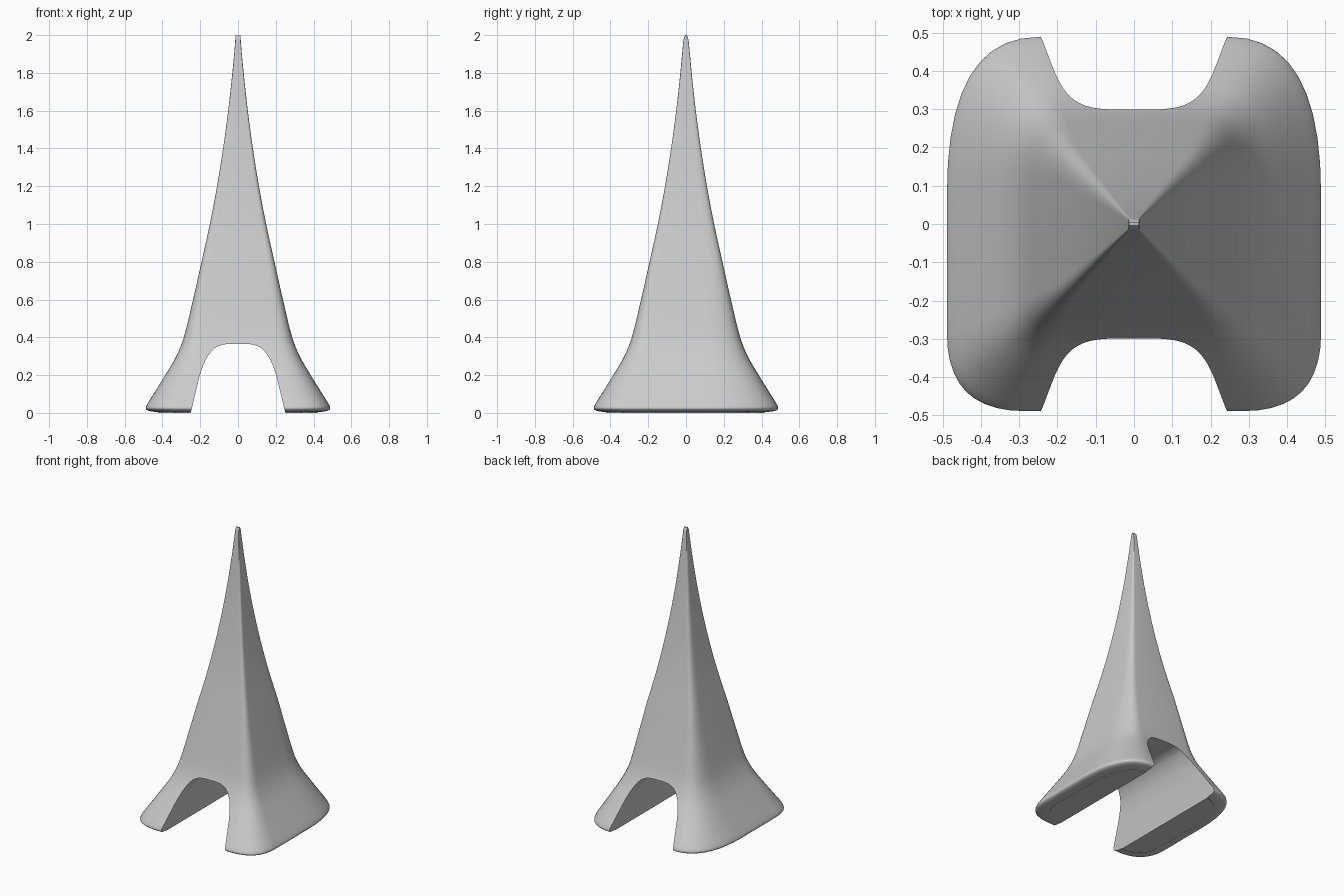
import bpy, bmesh, math
from mathutils import Vector

if "Cube" in bpy.data.objects:
    bpy.data.objects.remove(bpy.data.objects["Cube"])

# Half-widths up the spire: (z, half width in x, half width in y)
PROFILE = [
    (0.004, 0.42, 0.42), (0.010, 0.47, 0.47), (0.022, 0.488, 0.488),
    (0.04, 0.484, 0.484), (0.1, 0.447, 0.447), (0.2, 0.385, 0.385),
    (0.3, 0.327, 0.327), (0.4, 0.287, 0.287), (0.6, 0.238, 0.238),
    (0.8, 0.193, 0.193), (1.0, 0.149, 0.149), (1.2, 0.111, 0.111),
    (1.4, 0.079, 0.079), (1.6, 0.052, 0.052), (1.8, 0.030, 0.030),
    (1.95, 0.016, 0.016), (1.985, 0.014, 0.011), (2.0, 0.013, 0.004),
]


def smooth_path(points, steps):
    """Catmull-Rom curve through the points, spaced by chord length."""
    p = [Vector(q) for q in points]
    out = []
    for i in range(len(p) - 1):
        a, b = p[i], p[i + 1]
        h = (b - a).length
        ta = (b - p[i - 1]) / (h + (a - p[i - 1]).length) if i else (b - a) / h
        tb = (p[i + 2] - a) / (h + (p[i + 2] - b).length) if i + 2 < len(p) else (b - a) / h
        for s in range(steps):
            t = s / steps
            out.append(a * (2*t**3 - 3*t**2 + 1) + ta * h * (t**3 - 2*t**2 + t)
                       + b * (3*t**2 - 2*t**3) + tb * h * (t**3 - t**2))
    return out + [p[-1]]


def section(k):
    """Rounded unit square; back corners rounder than the front ones."""
    def corner(a, c, b, n=10):
        return [a * (1-t)**2 + 2 * c * t * (1-t) + b * t**2
                for t in (i / n for i in range(n + 1))]
    front = corner(Vector((1 - 0.42*k, -1)), Vector((1, -1)), Vector((1, -1 + 0.42*k)))
    back = corner(Vector((1, 1 - 0.85*k)), Vector((1, 1)), Vector((1 - 0.5*k, 1)))
    right = front + back
    return right + [Vector((-v.x, v.y)) for v in reversed(right)]


def make_object(name, bm):
    bmesh.ops.recalc_face_normals(bm, faces=bm.faces)
    mesh = bpy.data.meshes.new(name)
    bm.to_mesh(mesh)
    bm.free()
    ob = bpy.data.objects.new(name, mesh)
    bpy.context.collection.objects.link(ob)
    return ob


# Spire body lofted from the sections
bm = bmesh.new()
rings = []
for z, wx, wy in smooth_path(PROFILE, 4):
    k = 1 - 0.5 * min(1, z / 0.8)
    rings.append([bm.verts.new((v.x * wx, v.y * wy, z)) for v in section(k)])
n = len(rings[0])
for lo, hi in zip(rings, rings[1:]):
    for i in range(n):
        j = (i + 1) % n
        bm.faces.new((lo[i], lo[j], hi[j], hi[i]))
bm.faces.new(rings[-1])
bm.faces.new([bm.verts.new((v.co.x, v.co.y, 0)) for v in rings[0]][::-1])
base = list(bm.faces)[-1]
for i in range(n):
    j = (i + 1) % n
    bv = base.verts[:][::-1]
    bm.faces.new((bv[i], bv[j], rings[0][j], rings[0][i]))
spire = make_object("spire_body", bm)

# Arched tunnel cutter running front to back
half = smooth_path([(0.205, 0.19), (0.185, 0.25), (0.16, 0.30), (0.125, 0.341),
                    (0.085, 0.36), (0.04, 0.366)], 4)
arch = [Vector((0.265, -0.06))] + half
arch += [Vector((-v.x, v.y)) for v in reversed(arch)]
bm = bmesh.new()
face = bm.faces.new([bm.verts.new((v.x, -0.7, v.y)) for v in arch])
ext = bmesh.ops.extrude_face_region(bm, geom=[face])
bmesh.ops.translate(bm, vec=(0, 1.4, 0),
                    verts=[g for g in ext["geom"] if isinstance(g, bmesh.types.BMVert)])
cutter = make_object("arch_cutter", bm)
cutter.hide_render = True

# Cut the arch through the base, then smooth
cut = spire.modifiers.new("arch", 'BOOLEAN')
cut.operation = 'DIFFERENCE'
cut.solver = 'EXACT'
cut.object = cutter
bpy.context.view_layer.objects.active = spire
spire.select_set(True)
cutter.select_set(False)
bpy.ops.object.modifier_apply(modifier=cut.name)
bpy.data.objects.remove(cutter)
bpy.ops.object.shade_smooth_by_angle(angle=math.radians(40))
